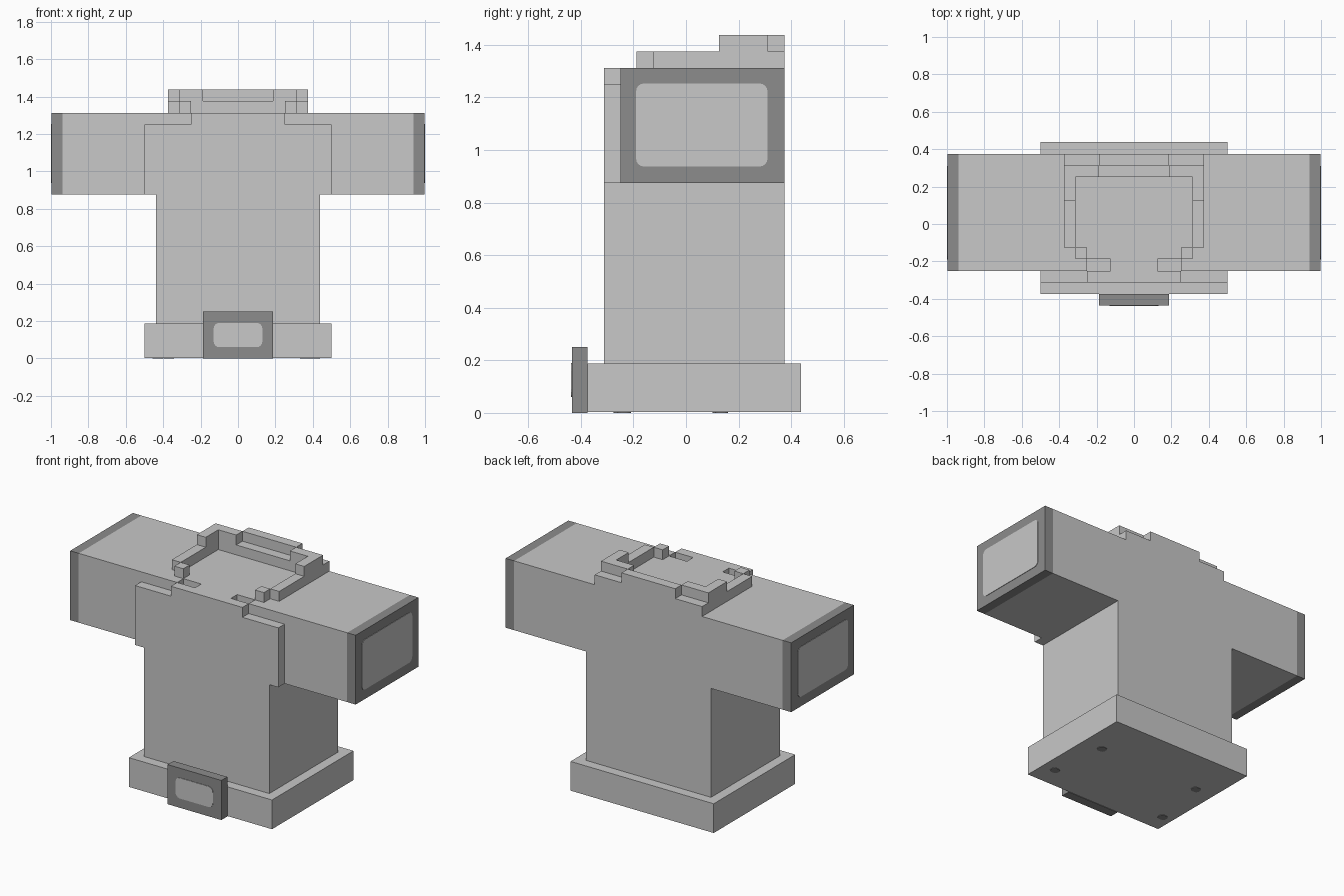
import bpy, bmesh, math
from mathutils import Vector

if "Cube" in bpy.data.objects:
    bpy.data.objects.remove(bpy.data.objects["Cube"])

U = 1 / 16   # modelling grid step
T = 0.003    # thickness of painted plates


def material(name, value):
    m = bpy.data.materials.new(name)
    m.diffuse_color = (value, value, value, 1)
    m.use_nodes = True
    m.node_tree.nodes["Principled BSDF"].inputs["Base Color"].default_value = m.diffuse_color
    return m


light = material("light grey", 0.578)
dark = material("dark grey", 0.262)


def prism(name, points, axis, lo, hi, mat):
    """Extrude a 2D outline along an axis; points use the other two axes in order."""
    bm = bmesh.new()

    def place(p, d):
        c = list(p)
        c.insert(axis, d)
        return bm.verts.new(c)

    face = bm.faces.new([place(p, lo) for p in points])
    ext = bmesh.ops.extrude_face_region(bm, geom=[face])
    shift = Vector((0, 0, 0))
    shift[axis] = hi - lo
    bmesh.ops.translate(bm, vec=shift,
                        verts=[v for v in ext["geom"] if isinstance(v, bmesh.types.BMVert)])
    bmesh.ops.recalc_face_normals(bm, faces=bm.faces)
    mesh = bpy.data.meshes.new(name)
    bm.to_mesh(mesh)
    bm.free()
    mesh.materials.append(mat)
    ob = bpy.data.objects.new(name, mesh)
    bpy.context.collection.objects.link(ob)
    return ob


def box(name, x0, x1, y0, y1, z0, z1, mat):
    return prism(name, [(x0, y0), (x1, y0), (x1, y1), (x0, y1)], 2, z0, z1, mat)


def mirrored(half):
    """Complete a right-hand outline with its left-hand mirror."""
    return half + [(-x, z) for x, z in reversed(half)]


def rounded(a0, a1, b0, b1, r):
    """Rounded rectangle outline."""
    pts = []
    corners = [(a1 - r, b1 - r), (a0 + r, b1 - r), (a0 + r, b0 + r), (a1 - r, b0 + r)]
    for i, (a, b) in enumerate(corners):
        for k in range(5):
            t = math.pi / 2 * (i + k / 4)
            pts.append((a + r * math.cos(t), b + r * math.sin(t)))
    return pts


# Body with sleeves
body = prism("body_and_sleeves",
             mirrored([(7*U, 3*U), (7*U, 14*U), (15*U, 14*U), (15*U, 21*U)]),
             1, -4*U, 6*U, light)

# Shallow recesses in front of the collar ends
for s, side in ((1, "right"), (-1, "left")):
    x0, x1 = sorted((s*2*U, s*4*U))
    cutter = box("recess_cutter_" + side, x0, x1, -4.3*U, -3*U, 20*U, 22*U, light)
    cutter.hide_render = True
    cutter.hide_set(True)
    mod = body.modifiers.new("recess_" + side, "BOOLEAN")
    mod.operation = "DIFFERENCE"
    mod.solver = "EXACT"
    mod.object = cutter

# Front chest layer, stepped down at the shoulders
prism("chest_front",
      mirrored([(7*U, 3*U), (7*U, 14*U), (8*U, 14*U), (8*U, 20*U), (4*U, 20*U), (4*U, 21*U)]),
      1, -5*U, -4*U, light)

# Base and front plate
box("base_skirt", -8*U, 8*U, -6*U, 7*U, T, 3*U, light)
box("front_buckle", -3*U, 3*U, -7*U + T, -6*U, 0, 4*U, dark)
prism("buckle_panel", rounded(-0.13, 0.13, 0.06, 0.19, 0.03), 1, -7*U, -7*U + T, light)

# Underside spots
spots = ((0.36, 0.135), (0.41, -0.235), (-0.37, 0.125), (-0.43, -0.25))
for i, (x, y) in enumerate(spots):
    prism(f"underside_spot_{i + 1}", rounded(x - 0.028, x + 0.028, y - 0.025, y + 0.025, 0.02),
          2, 0, T, dark)

# Cuffs with light end panels, and collar sides
for s, side in ((1, "right"), (-1, "left")):
    def sided(name, x0, x1, *rest):
        a, b = sorted((s * x0, s * x1))
        return box(name + "_" + side, a, b, *rest)

    sided("cuff", 15*U, 1 - T, -4*U, 6*U, 14*U, 21*U, dark)
    a, b = sorted((s * (1 - T), s))
    prism("cuff_panel_" + side, rounded(-0.19, 0.31, 0.937, 1.253, 0.03), 0, a, b, light)

    sided("collar_front_end", 4*U, 5*U, -3*U, -2*U, 21*U, 22*U, light)
    sided("collar_side", 5*U, 6*U, -2*U, 2*U, 21*U, 22*U, light)
    sided("collar_side_raised", 5*U, 6*U, 2*U, 4*U, 21*U, 23*U, light)
    sided("collar_back_corner", 3*U, 6*U, 4*U, 5*U, 21*U, 23*U, light)
    sided("collar_back_ledge", 3*U, 6*U, 5*U, 6*U, 21*U, 22*U, light)

# Collar back middle
box("collar_back_low", -3*U, 3*U, 4*U, 5*U, 21*U, 22*U, light)
box("collar_back_high", -3*U, 3*U, 5*U, 6*U, 21*U, 23*U, light)
